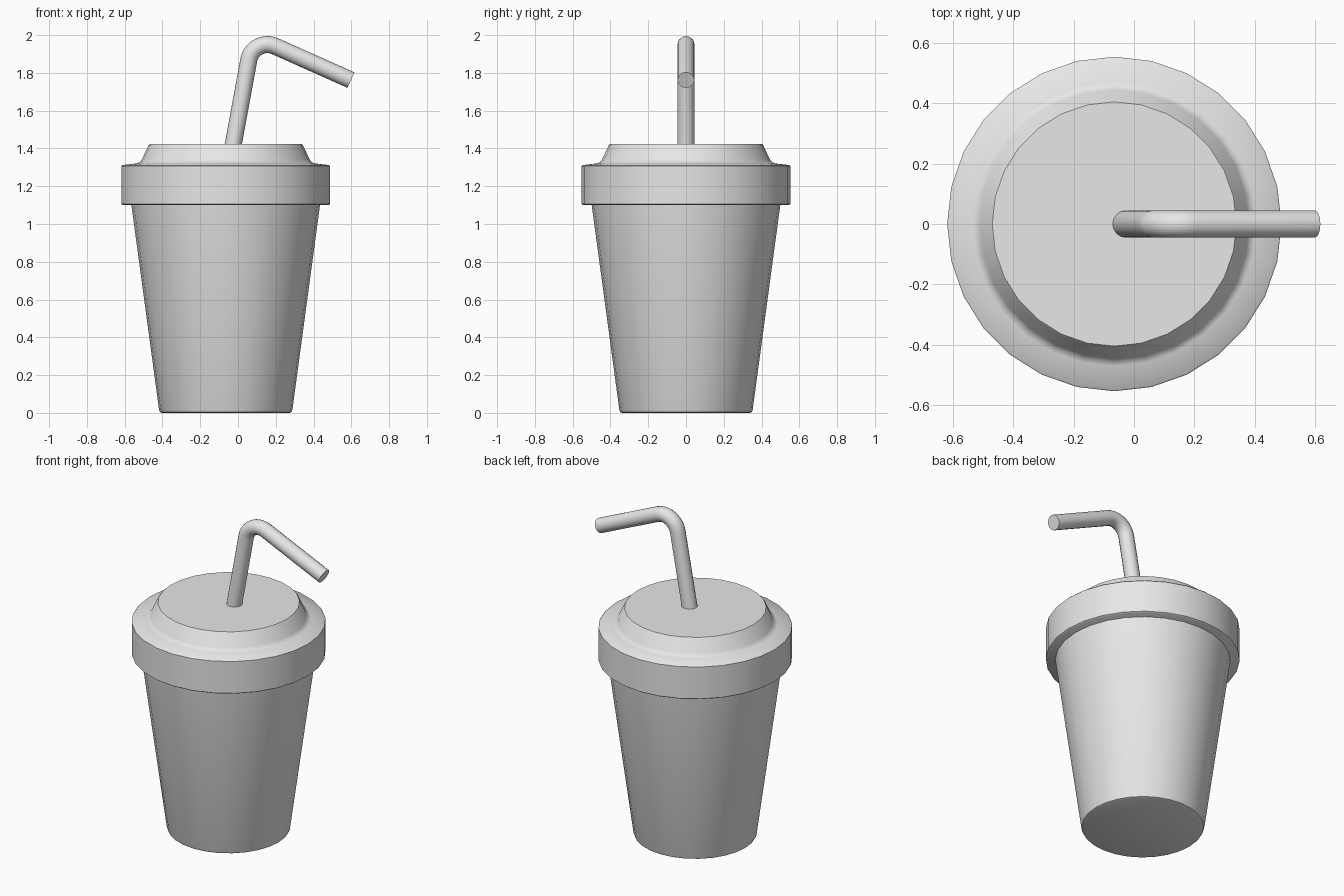
import bpy, bmesh, math
from mathutils import Vector, Matrix

cube = bpy.data.objects.get("Cube")
if cube:
    bpy.data.objects.remove(cube, do_unlink=True)

SIDES = 28
AXIS_X = -0.065

grey = bpy.data.materials.new("light_grey")
grey.use_nodes = True
grey.diffuse_color = (0.8, 0.8, 0.8, 1)
grey.node_tree.nodes["Principled BSDF"].inputs["Base Color"].default_value = (0.8, 0.8, 0.8, 1)


def finish(obj):
    obj.data.materials.clear()
    obj.data.materials.append(grey)
    bpy.ops.object.select_all(action='DESELECT')
    obj.select_set(True)
    bpy.context.view_layer.objects.active = obj
    bpy.ops.object.shade_smooth_by_angle(angle=math.radians(40))


def lathe(name, profile):
    """Turn a (radius, height) profile around the cup axis and cap both ends."""
    bm = bmesh.new()
    rings = []
    for r, z in profile:
        circle = bmesh.ops.create_circle(bm, segments=SIDES, radius=r,
                                         matrix=Matrix.Translation((AXIS_X, 0, z)))
        rings.append(circle["verts"])
    for low, high in zip(rings, rings[1:]):
        for i in range(SIDES):
            j = (i + 1) % SIDES
            bm.faces.new((low[i], low[j], high[j], high[i]))
    bm.faces.new(rings[0])
    bm.faces.new(rings[-1])
    bmesh.ops.recalc_face_normals(bm, faces=bm.faces)
    mesh = bpy.data.meshes.new(name)
    bm.to_mesh(mesh)
    bm.free()
    obj = bpy.data.objects.new(name, mesh)
    bpy.context.collection.objects.link(obj)
    finish(obj)


# Tapered cup with a softened foot
lathe("cup", [(0.338, 0), (0.348, 0.004), (0.353, 0.016), (0.502, 1.12)])

# Lid: broad rim, small fillet, raised flat top
lathe("lid", [(0.545, 1.10), (0.553, 1.106), (0.553, 1.306), (0.547, 1.312),
              (0.47, 1.321), (0.455, 1.328), (0.444, 1.342), (0.409, 1.417),
              (0.404, 1.423)])

# Bent straw: two straight runs joined by an arc
start = Vector((-0.029, 0, 1.40))
corner = Vector((0.08, 0, 1.993))
tip = Vector((0.598, 0, 1.762))
bend = 0.1
up, out = (corner - start).normalized(), (tip - corner).normalized()
turn = up.angle(out)
arc_start = corner - up * bend * math.tan(turn / 2)
side = (out - up * out.dot(up)).normalized()
path = [start]
for k in range(11):
    a = turn * k / 10
    path.append(arc_start + side * bend * (1 - math.cos(a)) + up * bend * math.sin(a))
path.append(tip)

curve = bpy.data.curves.new("straw", 'CURVE')
curve.dimensions = '3D'
curve.bevel_depth = 0.045
curve.bevel_resolution = 6
curve.use_fill_caps = True
spline = curve.splines.new('POLY')
spline.points.add(len(path) - 1)
for point, co in zip(spline.points, path):
    point.co = (*co, 1)
straw = bpy.data.objects.new("straw", curve)
bpy.context.collection.objects.link(straw)
bpy.ops.object.select_all(action='DESELECT')
straw.select_set(True)
bpy.context.view_layer.objects.active = straw
bpy.ops.object.convert(target='MESH')
finish(bpy.context.view_layer.objects.active)
